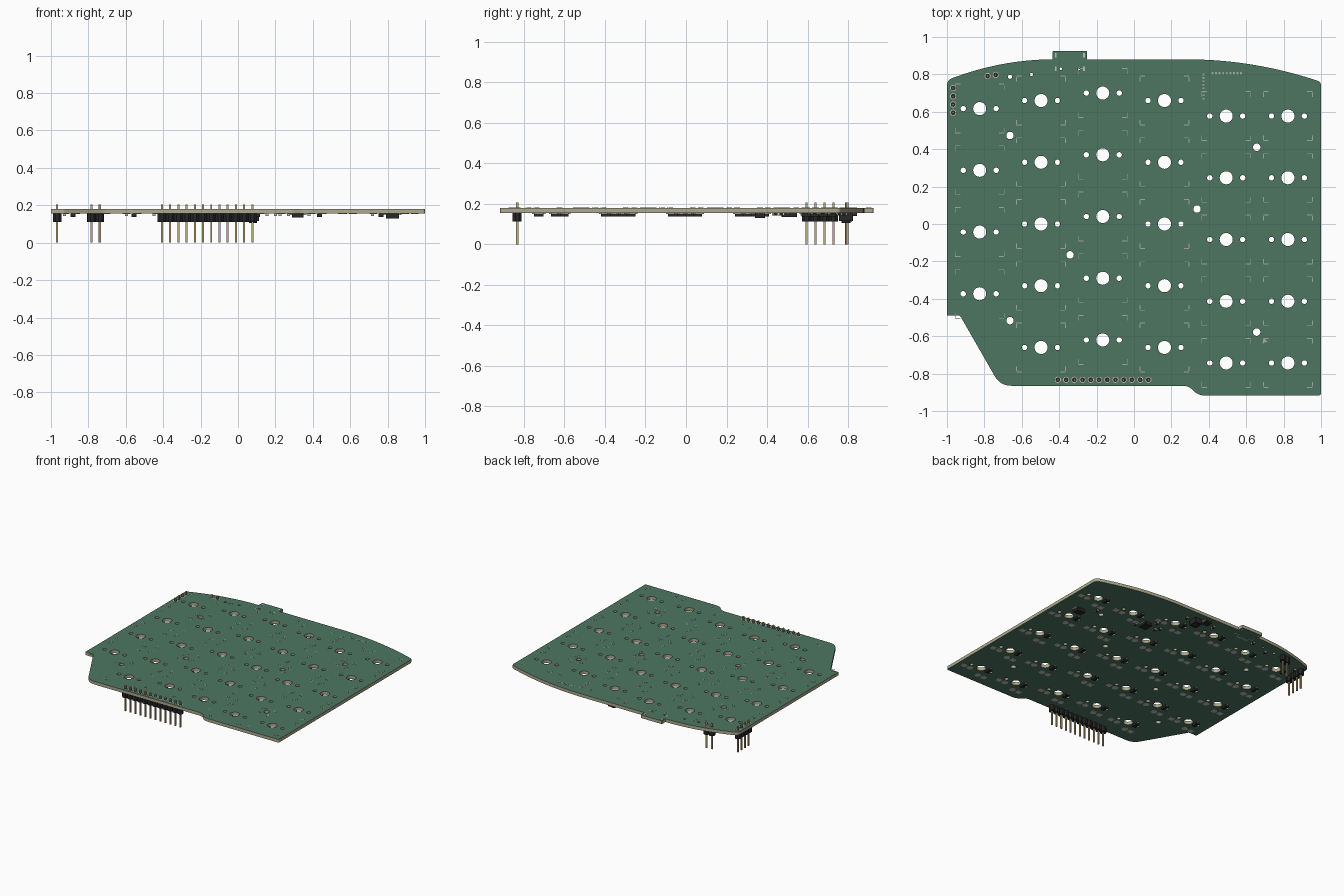
import bpy, bmesh, math
from mathutils import Matrix, Vector

if "Cube" in bpy.data.objects:
    bpy.data.objects.remove(bpy.data.objects["Cube"])

Z0, Z1 = 0.155, 0.18          # underside and top of the board


def material(name, rgb):
    m = bpy.data.materials.new(name)
    m.diffuse_color = (*rgb, 1)
    m.use_nodes = True
    m.node_tree.nodes["Principled BSDF"].inputs["Base Color"].default_value = m.diffuse_color
    return m


GREEN = material("solder_mask", (0.075, 0.18, 0.12))
TAN = material("board_core", (0.42, 0.40, 0.27))
BLACK = material("black_plastic", (0.02, 0.02, 0.02))
GOLD = material("pin_metal", (0.55, 0.42, 0.20))
SILVER = material("pad_metal", (0.55, 0.54, 0.50))
SILK = material("silk_print", (0.36, 0.40, 0.36))


def finish(name, bm, mat):
    me = bpy.data.meshes.new(name)
    bmesh.ops.recalc_face_normals(bm, faces=bm.faces)
    bm.to_mesh(me)
    bm.free()
    me.materials.append(mat)
    ob = bpy.data.objects.new(name, me)
    bpy.context.collection.objects.link(ob)
    return ob


def boxes(name, items, mat):
    """items: (x, y, zmin, zmax, width, depth, angle)"""
    bm = bmesh.new()
    for x, y, a, b, w, d, r in items:
        bmesh.ops.create_cube(bm, size=1, matrix=Matrix.Translation((x, y, (a + b) / 2))
                              @ Matrix.Rotation(r, 4, 'Z') @ Matrix.Diagonal((w, d, b - a, 1)))
    return finish(name, bm, mat)


def discs(name, items, mat, sides=16, turn=0.0):
    """items: (x, y, zmin, zmax, radius, angle)"""
    bm = bmesh.new()
    for x, y, a, b, r, ang in items:
        bmesh.ops.create_cone(bm, cap_ends=True, segments=sides, radius1=r, radius2=r, depth=b - a,
                              matrix=Matrix.Translation((x, y, (a + b) / 2))
                              @ Matrix.Rotation(ang + turn, 4, 'Z'))
    return finish(name, bm, mat)


def rounded(points):
    """points: (x, y, corner radius) -> outline with filleted corners"""
    out = []
    n = len(points)
    for i, (x, y, r) in enumerate(points):
        p = Vector((x, y))
        if r == 0:
            out.append(p)
            continue
        u = (Vector(points[i - 1][:2]) - p).normalized()
        v = (Vector(points[(i + 1) % n][:2]) - p).normalized()
        a, b = p + u * r, p + v * r
        for k in range(7):
            t = k / 6
            out.append(a * (1 - t) ** 2 + p * 2 * t * (1 - t) + b * t * t)
    return out


def circle(x, y, r, n=24):
    return [Vector((x + r * math.cos(2 * math.pi * i / n), y + r * math.sin(2 * math.pi * i / n)))
            for i in range(n)]


# key positions: column x, top key y, number of keys
PITCH = 0.33
COLUMNS = [(-0.825, 0.617, 4), (-0.497, 0.66, 5), (-0.167, 0.70, 5),
           (0.163, 0.66, 5), (0.493, 0.577, 5), (0.823, 0.577, 5)]
KEYS = [(x, y - PITCH * i) for x, y, n in COLUMNS for i in range(n)]

# board outline with shallow curved back edge
right_arc = [(0.29 + 0.71 * t, 0.88 - 0.12 * t * t, 0) for t in (i / 16 for i in range(15, -1, -1))]
left_arc = [(-0.435 - 0.515 * t, 0.88 - 0.092 * t * t, 0) for t in (i / 14 for i in range(15))]
outline = rounded([(-1, -0.49, 0), (-0.93, -0.49, 0.008), (-0.715, -0.865, 0.06), (0.29, -0.865, 0.03),
                   (0.345, -0.917, 0.035), (1, -0.917, 0.015), (1, 0.76, 0.02)] + right_arc +
                  [(-0.25, 0.88, 0), (-0.25, 0.925, 0.006), (-0.435, 0.925, 0.006)] + left_arc +
                  [(-1, 0.77, 0.03)])

loops = [outline]
for x, y in KEYS:
    loops.append(circle(x, y, 0.035))
    loops += [circle(x + s * 0.088, y, 0.0145, 16) for s in (-1, 1)]
for x, y in [(-0.663, 0.473), (-0.663, -0.517), (-0.342, -0.165),
             (0.337, 0.08), (0.656, 0.41), (0.656, -0.578)]:
    loops.append(circle(x, y, 0.02))
loops += [circle(-0.663, 0.787, 0.011, 12), circle(-0.548, 0.80, 0.009, 12)]
loops += [circle(x, 0.83, 0.007, 12) for x in (-0.392, -0.292)]

# filled curve becomes the board slab
cu = bpy.data.curves.new("board_profile", 'CURVE')
cu.dimensions = '2D'
cu.fill_mode = 'BOTH'
cu.extrude = (Z1 - Z0) / 2
for loop in loops:
    sp = cu.splines.new('POLY')
    sp.points.add(len(loop) - 1)
    for p, q in zip(sp.points, loop):
        p.co = (q.x, q.y, 0, 1)
    sp.use_cyclic_u = True
profile = bpy.data.objects.new("board_profile", cu)
bpy.context.collection.objects.link(profile)
deps = bpy.context.evaluated_depsgraph_get()
slab = bpy.data.meshes.new_from_object(profile.evaluated_get(deps))
bpy.data.objects.remove(profile)
bm = bmesh.new()
bm.from_mesh(slab)
bmesh.ops.remove_doubles(bm, verts=bm.verts, dist=1e-5)
bmesh.ops.translate(bm, verts=bm.verts, vec=(0, 0, (Z0 + Z1) / 2))
board = finish("circuit_board", bm, GREEN)
board.data.materials.append(TAN)
for f in board.data.polygons:
    f.material_index = 0 if abs(f.normal.z) > 0.5 else 1
bpy.context.view_layer.objects.active = board
board.select_set(True)
bpy.ops.object.shade_smooth_by_angle(angle=math.radians(35))
board.select_set(False)

# printed corner brackets around each key
marks = []
for x, y in KEYS:
    for sx in (-1, 1):
        for sy in (-1, 1):
            cx, cy = x + sx * 0.131, y + sy * 0.131
            marks.append((cx - sx * 0.014, cy, Z1, Z1 + 0.001, 0.028, 0.004, 0))
            marks.append((cx, cy - sy * 0.016, Z1, Z1 + 0.001, 0.004, 0.024, 0))
boxes("key_corner_marks", marks, SILK)
discs("corner_triangle", [(0.698, -0.625, Z1, Z1 + 0.001, 0.017, math.radians(15))], SILK, 3)

# small contact rows near the back, and connector slots on the tab
dots = [(0.372, 0.67 + 0.0185 * i, Z1, Z1 + 0.001, 0.011, 0.009, 0) for i in range(8)]
dots += [(0.42 + 0.019 * i, 0.806, Z1, Z1 + 0.001, 0.010, 0.011, 0) for i in range(9)]
boxes("contact_dots", dots, SILK)
slots = [(x, y, Z1, Z1 + 0.001, 0.009, 0.026, 0) for x in (-0.418, -0.267) for y in (0.83, 0.902)]
boxes("tab_slots", slots + [(x, y, Z0 - 0.001, Z0, w, d, r) for x, y, a, b, w, d, r in slots], SILVER)
boxes("tab_contacts", [(-0.397 + 0.0095 * i, 0.805, Z0 - 0.001, Z0, 0.005, 0.025, 0)
                       for i in range(12)], SILVER)

# pin headers: start, step, count
pins = []
for sx, sy, dx, dy, n in [(-0.407, -0.833, 0.044, 0, 12), (-0.967, 0.595, 0, 0.044, 4),
                          (-0.783, 0.791, 0.0436, 0.006, 2)]:
    pins += [(sx + dx * i, sy + dy * i, math.atan2(dy, dx)) for i in range(n)]
discs("header_housings", [(x, y, 0.112, Z0, 0.0240, a) for x, y, a in pins], BLACK, 8, math.pi / 8)
boxes("header_pins", [(x, y, 0.0, 0.205, 0.0105, 0.0105, a) for x, y, a in pins], GOLD)
discs("pin_pads", [(x, y, Z1, Z1 + 0.001, 0.0165, 0) for x, y, a in pins], SILVER)
discs("pin_wells", [(x, y, Z1, Z1 + 0.0015, 0.0125, 0) for x, y, a in pins], BLACK)

# underside: diode beside every key, plus socket contacts
diodes = [(x - 0.058, y + 0.017) for x, y in KEYS]
boxes("diode_bodies", [(x, y, 0.138, 0.153, 0.027, 0.046, 0) for x, y in diodes], BLACK)
boxes("diode_leads", [(x, y + s * 0.027, 0.150, Z0, 0.010, 0.012, 0)
                      for x, y in diodes for s in (-1, 1)], SILVER)
boxes("socket_pads", [(x + ox, y + oy, Z0 - 0.001, Z0, 0.042, 0.040, 0)
                      for x, y in KEYS for ox, oy in ((-0.10, -0.09), (0.122, -0.046))], SILVER)
discs("socket_holes", [(x + ox, y + oy, Z0 - 0.0012, Z0, 0.024, 0)
                       for x, y in KEYS for ox, oy in ((-0.044, -0.09), (0.066, -0.046))], SILVER)

# controller chips with short legs
chips = [(0.32, 0.51, 0.135, 0.062, 0.075), (0.825, 0.365, 0.130, 0.07, 0.05), (0.0, 0.82, 0.140, 0.05, 0.05)]
boxes("chips", [(x, y, z, Z0, w, d, 0) for x, y, z, w, d in chips], BLACK)
boxes("chip_legs", [(x + s * (w / 2 + 0.006), y + (i - 1.5) * d / 4.5, 0.149, Z0, 0.016, 0.006, 0)
                    for x, y, z, w, d in chips for s in (-1, 1) for i in range(4)], SILVER)

# reset button
boxes("reset_button_base", [(0.08, 0.79, 0.115, Z0, 0.062, 0.07, 0)], BLACK)
discs("reset_button_cap", [(0.08, 0.79, 0.105, 0.116, 0.022, 0)], BLACK, 20)

# small passive parts scattered near the controller
small = [(-0.927, 0.70), (-0.597, 0.76), (0.72, 0.44), (0.155, 0.78), (0.20, 0.53), (0.225, 0.50),
         (0.27, 0.58), (0.38, 0.47), (-0.08, 0.80), (-0.45, 0.81)]
boxes("passive_parts", [(x, y, 0.143, Z0, 0.016, 0.02, 0) for x, y in small], BLACK)
boxes("passive_ends", [(x, y + s * 0.012, 0.1425, Z0, 0.0165, 0.006, 0)
                       for x, y in small for s in (-1, 1)], SILVER)
